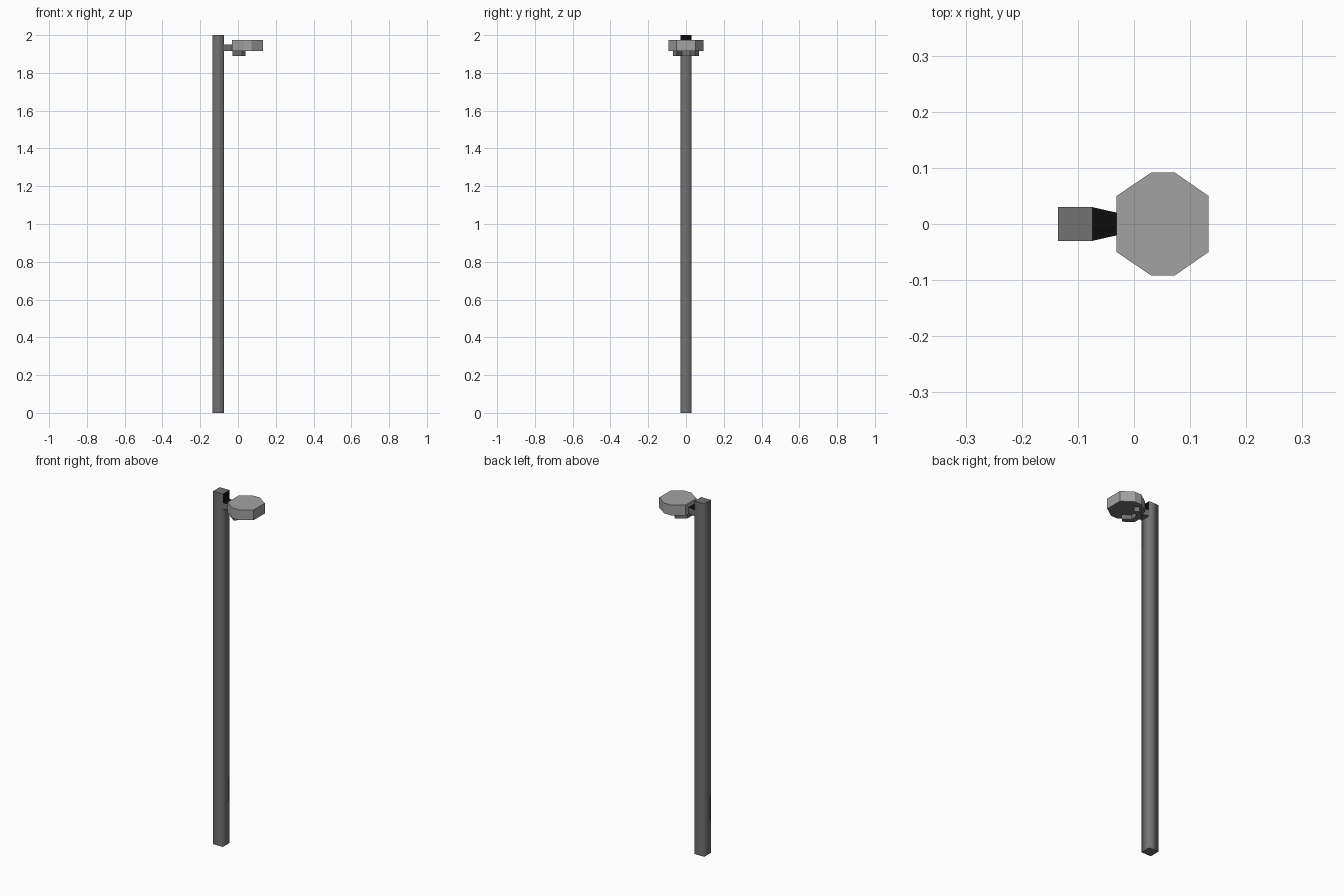
import bpy, bmesh

if "Cube" in bpy.data.objects:
    bpy.data.objects.remove(bpy.data.objects["Cube"])


def material(name, v):
    m = bpy.data.materials.new(name)
    m.diffuse_color = (v, v, v, 1)
    m.use_nodes = True
    m.node_tree.nodes["Principled BSDF"].inputs["Base Color"].default_value = m.diffuse_color
    return m


DARK = material("dark grey", 0.17)
LIGHT = material("light grey", 0.36)
BLACK = material("black", 0.004)


def prism(name, outline, z0, z1, mats, pick=lambda f: 0):
    """Extrude an anticlockwise plan outline from z0 to z1."""
    bm = bmesh.new()
    base = bm.faces.new([bm.verts.new((x, y, z0)) for x, y in outline])
    ext = bmesh.ops.extrude_face_region(bm, geom=[base], use_keep_orig=True)
    top = [g for g in ext["geom"] if isinstance(g, bmesh.types.BMVert)]
    bmesh.ops.translate(bm, verts=top, vec=(0, 0, z1 - z0))
    bmesh.ops.recalc_face_normals(bm, faces=bm.faces)
    return finish(name, bm, mats, pick)


def finish(name, bm, mats, pick):
    bm.normal_update()
    for f in bm.faces:
        f.material_index = pick(f)
    me = bpy.data.meshes.new(name)
    bm.to_mesh(me)
    bm.free()
    for m in mats:
        me.materials.append(m)
    ob = bpy.data.objects.new(name, me)
    bpy.context.collection.objects.link(ob)
    return ob


ARM_TOP, ARM_BOTTOM = 1.95, 1.915

# Post: square, cut level with the arm so the inner face above it is black
bm = bmesh.new()
bmesh.ops.create_cube(bm, size=1)
for v in bm.verts:
    v.co = (-0.1045 + v.co.x * 0.061, v.co.y * 0.06, 1 + v.co.z * 2)
bmesh.ops.bisect_plane(bm, geom=bm.verts[:] + bm.edges[:] + bm.faces[:],
                       plane_co=(0, 0, ARM_TOP), plane_no=(0, 0, 1))
bm.normal_update()
for f in bm.faces:
    f.smooth = abs(f.normal.z) < 0.5
for e in bm.edges:
    if any(abs(f.normal.z) > 0.5 for f in e.link_faces):
        e.smooth = False
finish("post", bm, [DARK, BLACK],
       lambda f: int(f.normal.x > 0.9 and f.calc_center_median().z > ARM_TOP))

# Tapered arm with black top
prism("arm", [(-0.074, -0.03), (-0.03, -0.02), (-0.03, 0.02), (-0.074, 0.03)],
      ARM_BOTTOM, ARM_TOP, [DARK, BLACK], lambda f: int(f.normal.z > 0.9))

# Octagonal lamp head with darker underside
half = [(0.031, -0.092), (0.072, -0.092), (0.133, -0.05)]
head = [(-0.031, -0.05)] + half + [(x, -y) for x, y in reversed(half)] + [(-0.031, 0.05)]
prism("lamp_head", head, 1.915, 1.973, [LIGHT, DARK], lambda f: int(f.normal.z < -0.9))

# Angled cradle under the head, mirrored about y = 0
side = [(-0.03, -0.03), (0.02, -0.068), (0.04, -0.048), (0.0, -0.02)]
prism("cradle", side + [(x, -y) for x, y in reversed(side)], 1.89, 1.916, [DARK])
